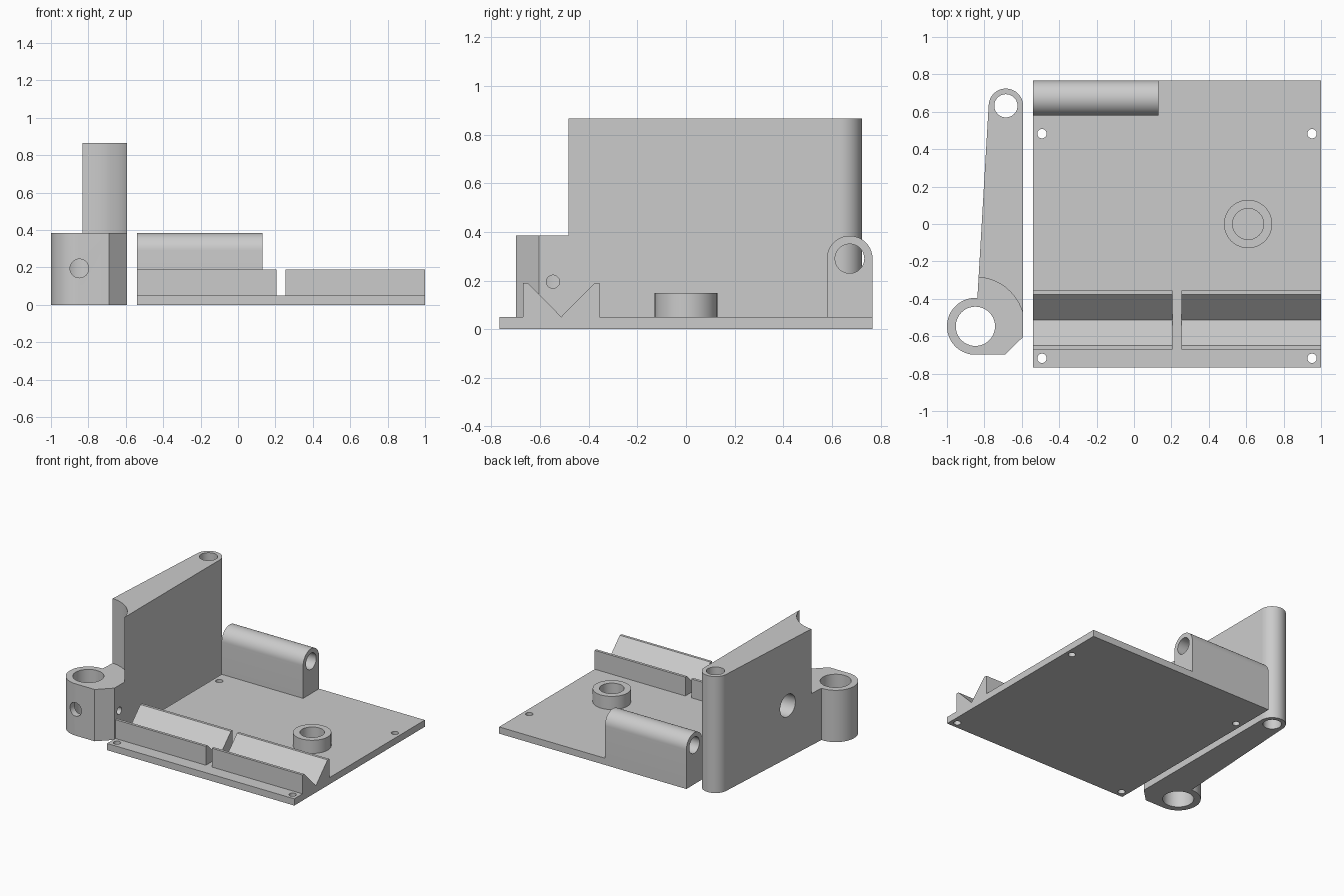
import bpy, bmesh
from math import cos, sin, radians
from mathutils import Matrix, Vector

if "Cube" in bpy.data.objects:
    bpy.data.objects.remove(bpy.data.objects["Cube"])

grey = bpy.data.materials.new("plain grey")
grey.use_nodes = True
grey.diffuse_color = (0.6, 0.6, 0.6, 1)
grey.node_tree.nodes["Principled BSDF"].inputs["Base Color"].default_value = (0.6, 0.6, 0.6, 1)


def arc(cx, cy, r, start, end, steps=32):
    angles = [radians(start + (end - start) * i / steps) for i in range(steps + 1)]
    return [(cx + r * cos(a), cy + r * sin(a)) for a in angles]


def extrude(name, points, low, high, axis="Z"):
    """Extrude a closed profile: (x, y) along Z, (y, z) along X, (x, z) along Y."""
    place = {"X": lambda a, b, c: (c, a, b),
             "Y": lambda a, b, c: (a, c, b),
             "Z": lambda a, b, c: (a, b, c)}[axis]
    bm = bmesh.new()
    face = bm.faces.new([bm.verts.new(place(a, b, low)) for a, b in points])
    grown = bmesh.ops.extrude_face_region(bm, geom=[face])["geom"]
    shift = Vector(place(0, 0, high - low))
    bmesh.ops.translate(bm, vec=shift, verts=[g for g in grown if isinstance(g, bmesh.types.BMVert)])
    bmesh.ops.recalc_face_normals(bm, faces=bm.faces)
    mesh = bpy.data.meshes.new(name)
    bm.to_mesh(mesh)
    bm.free()
    mesh.materials.append(grey)
    obj = bpy.data.objects.new(name, mesh)
    bpy.context.collection.objects.link(obj)
    return obj


def rod(a, b, r, low, high, axis="Z"):
    return extrude("cutter", arc(a, b, r, 0, 360, 48)[:-1], low, high, axis)


def finish(obj, cutters=()):
    """Cut the holes, then smooth the curved walls."""
    bpy.ops.object.select_all(action="DESELECT")
    bpy.context.view_layer.objects.active = obj
    obj.select_set(True)
    for cutter in cutters:
        mod = obj.modifiers.new("hole", "BOOLEAN")
        mod.operation = "DIFFERENCE"
        mod.solver = "EXACT"
        mod.object = cutter
        bpy.ops.object.modifier_apply(modifier=mod.name)
        bpy.data.objects.remove(cutter)
    bpy.ops.object.shade_smooth_by_angle(angle=radians(30))


LEFT, RIGHT, BACK, THICK = -0.54, 1.0, 0.767, 0.05

# Base plate with four screw holes
plate = extrude("base_plate", [(LEFT, -BACK), (RIGHT, -BACK), (RIGHT, BACK), (LEFT, BACK)], 0, THICK)
finish(plate, [rod(x, y, 0.025, -0.1, 0.2) for x in (-0.492, 0.952) for y in (-0.718, 0.483)])

# V-groove rails, split by a narrow gap
front, rear, top, lip = -0.67, -0.356, 0.19, 0.02
groove = [(front, THICK), (front, top), (front + lip, top), ((front + rear) / 2, THICK + 0.001),
          (rear - lip, top), (rear, top), (rear, THICK)]
for name, x0, x1 in (("groove_rail_right", LEFT, 0.205), ("groove_rail_left", 0.255, RIGHT)):
    extrude(name, groove, x0, x1, "X")

# Spring seat ring
seat = extrude("spring_seat", arc(0.61, 0, 0.129, 0, 360, 64)[:-1], THICK, 0.148)
finish(seat, [rod(0.61, 0, 0.083, THICK - 0.1, 0.3)])

# Hinge barrel with a through bore
hinge_y, hinge_z, hinge_r = 0.673, 0.29, 0.094
barrel = extrude("hinge_barrel",
                 [(hinge_y - hinge_r, THICK), (hinge_y + hinge_r, THICK)]
                 + arc(hinge_y, hinge_z, hinge_r, 0, 180), LEFT, 0.13, "X")
finish(barrel, [rod(hinge_y, hinge_z, 0.06, -0.7, 0.3, "X")])

# Swing arm: tapered wall, pivot end and clamp hub in one footprint
hub_x, hub_y, side = -0.848, -0.547, -0.593
footprint = (arc(-0.685, 0.632, 0.092, 0, 176)
             + arc(hub_x, hub_y, 0.152, 86, 270, 40)
             + [(-0.69, hub_y - 0.152), (side, -0.604)])
arm = extrude("swing_arm", footprint, 0, 0.866)
finish(arm, [
    rod(hub_x, hub_y, 0.263, 0.385, 1.0),             # clearance above the hub
    rod(hub_x, hub_y, 0.105, -0.1, 0.6),              # hub bore
    rod(-0.685, 0.632, 0.062, -0.1, 1.0),             # pivot bore
    rod(hub_x, 0.195, 0.05, -0.9, hub_y, "Y"),        # front cross hole
    rod(hub_y, 0.195, 0.027, hub_x, -0.4, "X"),       # side screw hole
    rod(-0.03, 0.39, 0.083, -1.0, -0.7, "X"),         # blind spring pocket
])
